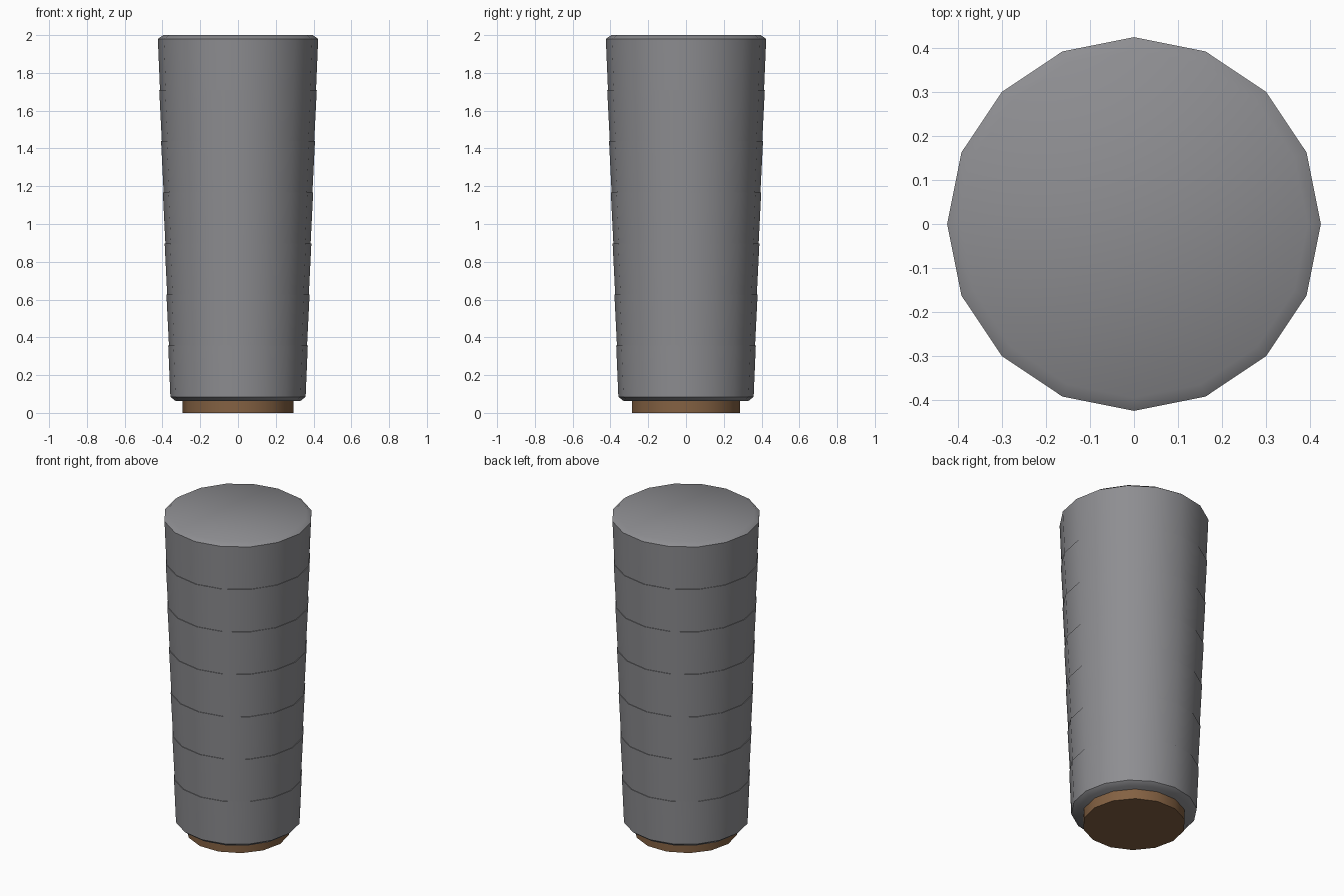
import bpy, bmesh, math

if "Cube" in bpy.data.objects:
    bpy.data.objects.remove(bpy.data.objects["Cube"])


def lathe(name, profile, sides, smooth_angle, color):
    """Revolve (radius, z) points around z and cap both ends."""
    bm = bmesh.new()
    rings = []
    for r, z in profile:
        rings.append([bm.verts.new((r * math.cos(2 * math.pi * i / sides),
                                    r * math.sin(2 * math.pi * i / sides), z))
                      for i in range(sides)])
    for a, b in zip(rings, rings[1:]):
        for i in range(sides):
            j = (i + 1) % sides
            bm.faces.new((a[i], a[j], b[j], b[i]))
    bm.faces.new(rings[0][::-1])
    bm.faces.new(rings[-1])
    mesh = bpy.data.meshes.new(name)
    bm.to_mesh(mesh)
    bm.free()
    obj = bpy.data.objects.new(name, mesh)
    bpy.context.collection.objects.link(obj)
    bpy.ops.object.select_all(action='DESELECT')
    obj.select_set(True)
    bpy.context.view_layer.objects.active = obj
    bpy.ops.object.shade_smooth_by_angle(angle=math.radians(smooth_angle))
    mat = bpy.data.materials.new(name + "_color")
    mat.diffuse_color = color
    mat.use_nodes = True
    mat.node_tree.nodes["Principled BSDF"].inputs["Base Color"].default_value = mat.diffuse_color
    mesh.materials.append(mat)
    return obj


# Tapered body: chamfered ends, tiny ledge at each band seam
Z0, Z1, R0, R1 = 0.085, 1.98, 0.358, 0.4245
BANDS, STEP = 7, 0.004
profile = [(0.33, 0.063), (R0, Z0)]
for k in range(1, BANDS):
    t = k / BANDS
    r, z = R0 + (R1 - R0) * t, Z0 + (Z1 - Z0) * t
    profile += [(r + STEP / 2, z), (r - STEP / 2, z)]
profile += [(R1, Z1), (0.395, 2.0)]
lathe("tapered_body", profile, 16, 45, (0.27, 0.27, 0.285, 1))

# Brown base plug
lathe("base_plug", [(0.293, 0.0), (0.293, 0.08)], 14, 40, (0.23, 0.12, 0.055, 1))
